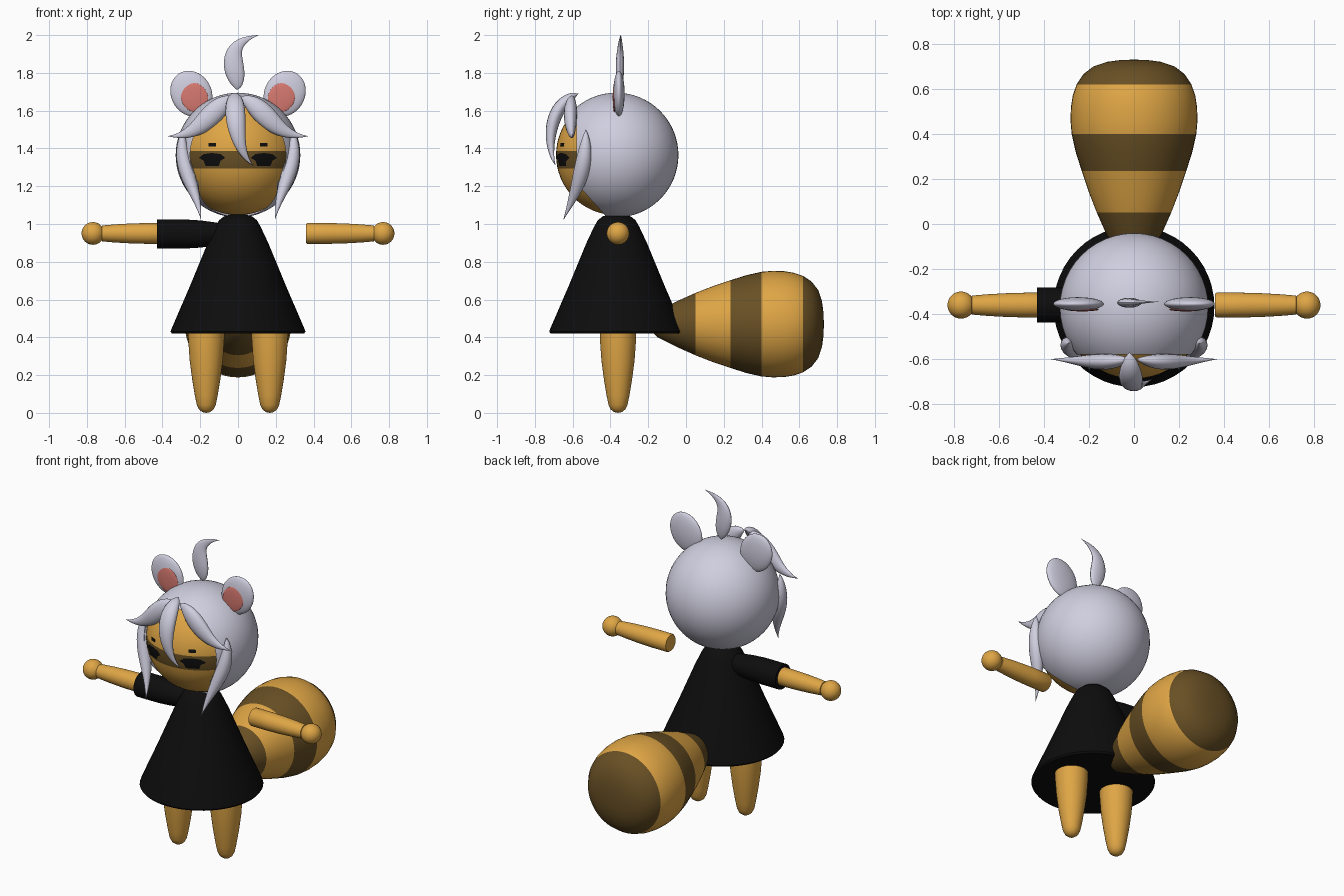
import bpy, bmesh, math
from mathutils import Vector, Matrix
from mathutils.geometry import interpolate_bezier

if "Cube" in bpy.data.objects:
    bpy.data.objects.remove(bpy.data.objects["Cube"])

BODY_Y = -0.36
HEAD = Vector((0, -0.37, 1.365))
MIRROR = ((-1, "right"), (1, "left"))


def material(name, color):
    m = bpy.data.materials.new(name)
    m.use_nodes = True
    m.diffuse_color = (*color, 1)
    m.node_tree.nodes["Principled BSDF"].inputs["Base Color"].default_value = (*color, 1)
    return m


orange = material("orange fur", (0.74, 0.38, 0.06))
brown = material("dark brown fur", (0.14, 0.08, 0.018))
silver = material("silver hair", (0.63, 0.62, 0.74))
black = material("black cloth", (0.004, 0.004, 0.004))
pink = material("pink ear", (0.67, 0.19, 0.16))


def finish(bm, name, *mats, normals=True):
    if normals:
        bmesh.ops.recalc_face_normals(bm, faces=bm.faces)
    mesh = bpy.data.meshes.new(name)
    bm.to_mesh(mesh)
    bm.free()
    for m in mats:
        mesh.materials.append(m)
    ob = bpy.data.objects.new(name, mesh)
    bpy.context.collection.objects.link(ob)
    bpy.ops.object.select_all(action="DESELECT")
    ob.select_set(True)
    bpy.context.view_layer.objects.active = ob
    bpy.ops.object.shade_smooth_by_angle(angle=math.radians(40))
    return ob


def sphere(center, scale):
    bm = bmesh.new()
    mat = Matrix.Translation(center) @ Matrix.Diagonal((*scale, 1))
    bmesh.ops.create_uvsphere(bm, u_segments=48, v_segments=32, radius=1, matrix=mat)
    return bm


def cut(bm, point, normal):
    geom = bm.verts[:] + bm.edges[:] + bm.faces[:]
    bmesh.ops.bisect_plane(bm, geom=geom, plane_co=point, plane_no=normal)


def lathe(profile, origin, axis):
    """Spin (radius, height) points around an axis."""
    bm = bmesh.new()
    verts = [bm.verts.new((r, 0, h)) for r, h in profile]
    edges = [bm.edges.new(pair) for pair in zip(verts, verts[1:])]
    bmesh.ops.spin(bm, geom=verts + edges, cent=(0, 0, 0), axis=(0, 0, 1),
                   angle=math.tau, steps=48, use_merge=False)
    bmesh.ops.remove_doubles(bm, verts=bm.verts, dist=0.0005)
    turn = Vector((0, 0, 1)).rotation_difference(Vector(axis)).to_matrix().to_4x4()
    bm.transform(Matrix.Translation(origin) @ turn)
    return bm


def lock(name, points, width, depth, bias=0.75):
    """Pointed hair lock: oval rings swept along a bezier path."""
    n, sides = 20, 16
    path = interpolate_bezier(*[Vector(p) for p in points], n + 1)
    bm = bmesh.new()
    rings = []
    for i, p in enumerate(path):
        along = path[min(i + 1, n)] - path[max(i - 1, 0)]
        across = Vector((along.z, 0, -along.x)).normalized()
        out = along.cross(across).normalized()
        size = max(math.sin(math.pi * (i / n) ** bias), 0.01)
        rings.append([bm.verts.new(p + size * (across * width * math.cos(a) + out * depth * math.sin(a)))
                      for a in (math.tau * k / sides for k in range(sides))])
    for a, b in zip(rings, rings[1:]):
        for k in range(sides):
            j = (k + 1) % sides
            bm.faces.new((a[k], a[j], b[j], b[k]))
    bm.faces.new(rings[0])
    bm.faces.new(rings[-1])
    finish(bm, name, silver)


def face_plate(name, outline, x, z, mat):
    """Thin patch laid on the front of the face sphere."""
    bm = bmesh.new()

    def put(u, w):
        dx, dz = x + u, z + w - HEAD.z
        return bm.verts.new(HEAD + Vector((dx, -math.sqrt(0.322 ** 2 - dx * dx - dz * dz), dz)))

    mid = put(0, 0)
    inner = [put(u / 2, w / 2) for u, w in outline]
    outer = [put(u, w) for u, w in outline]
    for k in range(len(outline)):
        j = (k + 1) % len(outline)
        bm.faces.new((mid, inner[k], inner[j]))
        bm.faces.new((inner[k], outer[k], outer[j], inner[j]))
    bmesh.ops.recalc_face_normals(bm, faces=bm.faces)
    if sum(f.normal.y for f in bm.faces) > 0:
        bmesh.ops.reverse_faces(bm, faces=bm.faces)
    finish(bm, name, mat, normals=False)


# Face with a painted mask band
bm = sphere(HEAD, (0.318,) * 3)
top, bottom = HEAD.z + 0.022, HEAD.z - 0.07
for z in (top, bottom):
    cut(bm, (0, 0, z), (0, 0, 1))
for f in bm.faces:
    c = f.calc_center_median()
    f.material_index = int(bottom < c.z < top and c.y < HEAD.y)
finish(bm, "face", orange, brown)

# Hair cap with an opening at the front that slopes back under the chin
bm = sphere(HEAD, (0.33,) * 3)
front = HEAD + Vector((0, -0.21, 0))
chin, slope = HEAD + Vector((0, -0.21, -0.15)), Vector((0, -1, -0.9))
cut(bm, front, (0, 1, 0))
cut(bm, chin, slope)
opening = [f for f in bm.faces if f.calc_center_median().y < front.y
           or (f.calc_center_median() - chin).dot(slope) > 0]
bmesh.ops.delete(bm, geom=opening, context="FACES")
finish(bm, "hair_cap", silver)

# Fringe and top tuft
lock("center_bang", [(-0.02, -0.57, 1.69), (-0.01, -0.73, 1.64), (-0.03, -0.74, 1.4), (0.08, -0.69, 1.31)],
     0.052, 0.035, 0.65)
lock("top_tuft", [(-0.005, -0.35, 1.71), (0.01, -0.35, 1.79), (-0.11, -0.35, 1.95), (0.11, -0.345, 2)],
     0.052, 0.022)

eye = [(-0.07, 0.01), (-0.045, 0.03), (0, 0.036), (0.045, 0.03), (0.07, 0.01),
       (0.045, -0.005), (0.035, -0.032), (-0.035, -0.032), (-0.045, -0.005)]
brow = [(-0.02, 0.009), (0.02, 0.009), (0.02, -0.011), (-0.02, -0.011)]

for s, side in MIRROR:
    lock(side + "_bang", [(0.01 * s, -0.6, 1.67), (0.14 * s, -0.62, 1.63), (0.18 * s, -0.61, 1.46),
                          (0.37 * s, -0.6, 1.465)], 0.055, 0.035)
    lock(side + "_side_lock", [(0.29 * s, -0.53, 1.5), (0.32 * s, -0.53, 1.3), (0.22 * s, -0.57, 1.2),
                               (0.195 * s, -0.65, 1.02)], 0.04, 0.042)
    # Ears
    bm = sphere((0, 0, 0), (0.107, 0.03, 0.125))
    bm.transform(Matrix.Translation((0.247 * s, -0.355, 1.69)) @ Matrix.Rotation(0.5 * s, 4, "Y"))
    finish(bm, side + "_ear", silver)
    bm = sphere((0, 0, 0), (0.07, 0.009, 0.08))
    bm.transform(Matrix.Translation((0.23 * s, -0.379, 1.67)) @ Matrix.Rotation(0.5 * s, 4, "Y"))
    finish(bm, side + "_inner_ear", pink)
    # Eyes and brows
    face_plate(side + "_eye", eye, 0.137 * s, 1.34, black)
    face_plate(side + "_brow", brow, 0.137 * s, 1.42, black)
    # Arms, hands and legs
    arm = [(0, 0.36), (0.05, 0.36), (0.055, 0.367), (0.055, 0.48), (0.053, 0.56), (0.048, 0.65), (0.042, 0.72), (0, 0.73)]
    finish(lathe(arm, (0, BODY_Y, 0.95), (s, 0, 0)), side + "_arm", orange)
    finish(sphere((0.768 * s, BODY_Y, 0.95), (0.06,) * 3), side + "_hand", orange)
    leg = [(0, 0), (0.02, 0.004), (0.038, 0.018), (0.05, 0.042), (0.06, 0.09), (0.075, 0.18),
           (0.088, 0.28), (0.095, 0.38), (0.097, 0.46), (0, 0.5)]
    finish(lathe(leg, (0.168 * s, BODY_Y, 0), (0, 0, 1)), side + "_leg", orange)

# Dress and its single sleeve
dress = [(0, 1.05), (0.04, 1.05), (0.075, 1.04), (0.1, 1.02), (0.12, 0.985), (0.16, 0.9), (0.255, 0.67),
         (0.352, 0.445), (0.357, 0.43), (0.35, 0.42), (0, 0.42)]
finish(lathe(dress, (0, -0.367, 0), (0, 0, 1)), "dress", black)
sleeve = [(0, 0.05), (0.05, 0.06), (0.063, 0.13), (0.072, 0.2), (0.077, 0.28), (0.077, 0.43), (0, 0.43)]
finish(lathe(sleeve, (0, BODY_Y, 0.947), (-1, 0, 0)), "right_sleeve", black)

# Striped tail
tail = [(0, -0.19), (0.04, -0.18), (0.07, -0.15), (0.125, -0.04), (0.165, 0.05), (0.2, 0.14), (0.232, 0.235),
        (0.259, 0.32), (0.277, 0.4), (0.282, 0.46), (0.28, 0.52), (0.272, 0.57), (0.255, 0.62),
        (0.225, 0.665), (0.18, 0.7), (0.12, 0.72), (0.06, 0.728), (0, 0.73)]
bm = lathe(tail, (0, 0, 0.47), (0, 1, 0))
for f in bm.faces:
    y = f.calc_center_median().y
    f.material_index = int(y < 0.05 or 0.235 < y < 0.4 or y > 0.62)
finish(bm, "tail", orange, brown)
